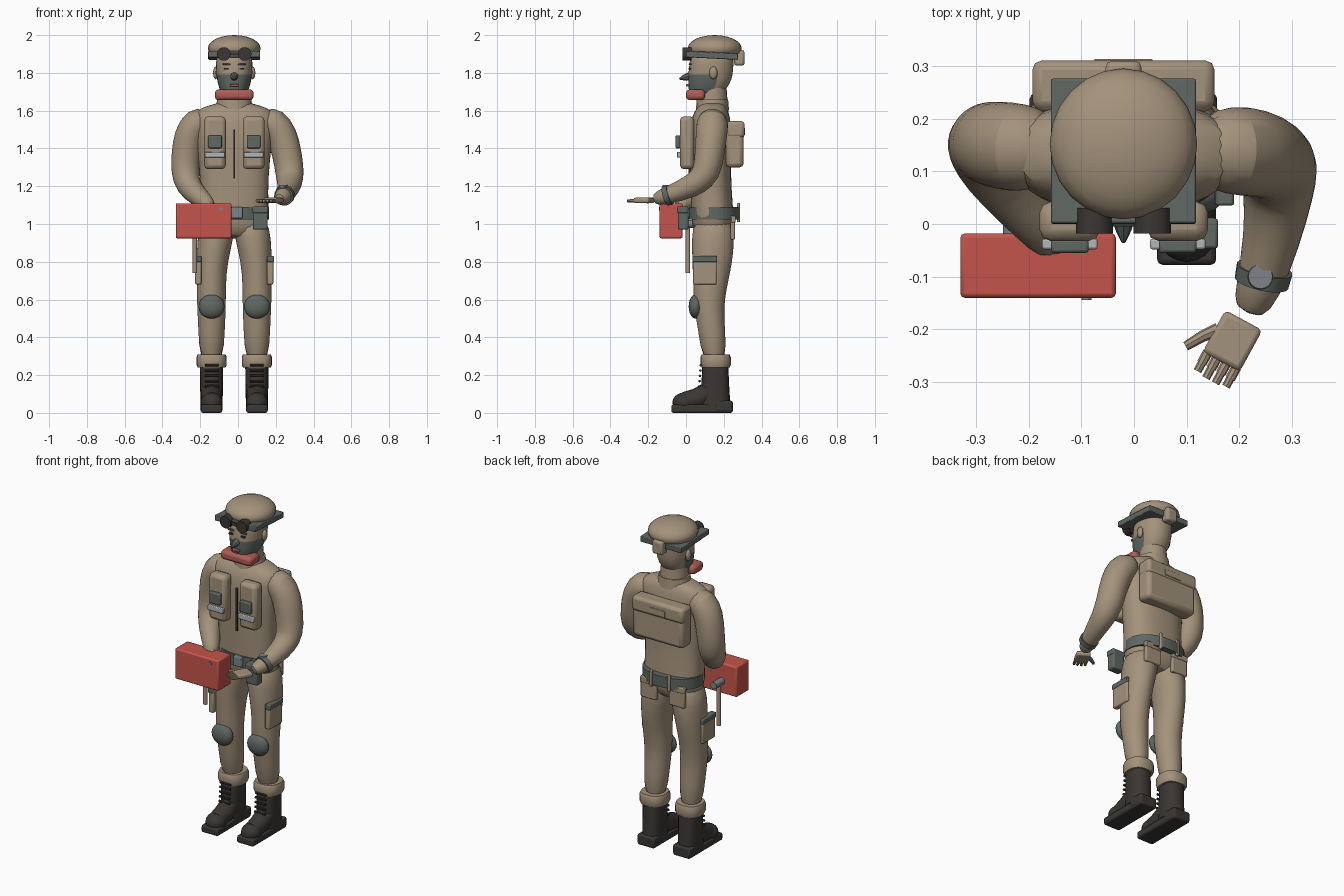
import bpy, bmesh
from math import pi, cos, sin, copysign
from mathutils import Vector, Matrix

if "Cube" in bpy.data.objects:
    bpy.data.objects.remove(bpy.data.objects["Cube"])

CX = -0.02  # body centre line


def mat(name, rgb):
    m = bpy.data.materials.new(name)
    m.use_nodes = True
    m.diffuse_color = (*rgb, 1)
    m.node_tree.nodes["Principled BSDF"].inputs["Base Color"].default_value = (*rgb, 1)
    return m


TAN = mat("tan cloth", (0.37, 0.29, 0.2))
SLATE = mat("slate grey", (0.115, 0.135, 0.12))
BLACK = mat("dark leather", (0.042, 0.037, 0.033))
RED = mat("red case", (0.56, 0.09, 0.07))
SCARF = mat("scarf red", (0.43, 0.11, 0.09))
SILVER = mat("silver tape", (0.45, 0.47, 0.47))
STEEL = mat("steel", (0.2, 0.23, 0.25))


def finish(bm, name, material, bevel=0, subdiv=0):
    bmesh.ops.recalc_face_normals(bm, faces=bm.faces)
    me = bpy.data.meshes.new(name)
    bm.to_mesh(me)
    bm.free()
    ob = bpy.data.objects.new(name, me)
    bpy.context.collection.objects.link(ob)
    me.materials.append(material)
    if bevel:
        mod = ob.modifiers.new("bevel", 'BEVEL')
        mod.width, mod.segments = bevel, 2
    if subdiv:
        ob.modifiers.new("subdivision", 'SUBSURF').levels = subdiv
        ob.modifiers["subdivision"].render_levels = subdiv
    bpy.ops.object.select_all(action='DESELECT')
    ob.select_set(True)
    bpy.context.view_layer.objects.active = ob
    bpy.ops.object.shade_smooth_by_angle(angle=0.7)
    return ob


def box(name, c, size, material, bevel=0, rot=None):
    bm = bmesh.new()
    bmesh.ops.create_cube(bm, size=1)
    m = Matrix.Translation(c) @ (rot or Matrix()) @ Matrix.Diagonal((*size, 1))
    bmesh.ops.transform(bm, matrix=m, verts=bm.verts)
    return finish(bm, name, material, bevel)


def ball(name, c, r, material, seg=20):
    bm = bmesh.new()
    bmesh.ops.create_uvsphere(bm, u_segments=seg, v_segments=seg // 2, radius=1)
    bmesh.ops.transform(bm, matrix=Matrix.Translation(c) @ Matrix.Diagonal((*r, 1)), verts=bm.verts)
    return finish(bm, name, material)


def skin_rings(rows, name, material, bevel=0, subdiv=0):
    bm = bmesh.new()
    rows = [[bm.verts.new(p) for p in row] for row in rows]
    n = len(rows[0])
    for a, b in zip(rows, rows[1:]):
        for i in range(n):
            bm.faces.new((a[i], a[(i + 1) % n], b[(i + 1) % n], b[i]))
    bm.faces.new(rows[0])
    bm.faces.new(rows[-1])
    return finish(bm, name, material, bevel, subdiv)


def loft(name, rings, material, power=2.0, n=20, bevel=0, subdiv=1):
    """Stack of level rounded outlines: (x, y, z, rx, ry)."""
    def f(v):
        return copysign(abs(v) ** (2 / power), v)
    ang = [2 * pi * i / n for i in range(n)]
    rows = [[(x + rx * f(cos(a)), y + ry * f(sin(a)), z) for a in ang] for x, y, z, rx, ry in rings]
    return skin_rings(rows, name, material, bevel, subdiv)


def tube(name, path, material, n=14, subdiv=0):
    """Round limb along a path of (x, y, z, radius)."""
    pts = [Vector(p[:3]) for p in path]
    rows, old, side = [], None, None
    for i, p in enumerate(pts):
        t = (pts[min(i + 1, len(pts) - 1)] - pts[max(i - 1, 0)]).normalized()
        side = old.rotation_difference(t) @ side if old else t.orthogonal().normalized()
        old, other = t, t.cross(side)
        r = path[i][3]
        rows.append([p + r * (side * cos(2 * pi * k / n) + other * sin(2 * pi * k / n)) for k in range(n)])
    return skin_rings(rows, name, material, 0, subdiv)


# Torso, neck and collar
loft("torso", [(CX, y, z, rx, ry) for y, z, rx, ry in (
    (.14, .92, .13, .09), (.142, 1.0, .188, .114), (.137, 1.1, .182, .112), (.13, 1.25, .182, .108),
    (.13, 1.42, .2, .113), (.13, 1.54, .22, .11), (.135, 1.6, .215, .09), (.14, 1.63, .13, .07),
    (.14, 1.645, .07, .05))], TAN, 2.4)
loft("neck", [(CX, .14, 1.58, .085, .085), (CX, .14, 1.72, .075, .075)], TAN, subdiv=0)
loft("collar", [(CX, .14, 1.6, .1, .088), (CX, .14, 1.66, .09, .083)], TAN, subdiv=0)
box("scarf", (CX, .05, 1.684), (.205, .1, .056), SCARF, .018)
box("zip", (CX, .018, 1.37), (.009, .012, .26), BLACK)

# Head with a dark lower face
head = loft("head", [(CX, y, z, rx, ry) for y, z, rx, ry in (
    (.1, 1.665, .05, .065), (.105, 1.69, .07, .09), (.122, 1.74, .088, .112), (.13, 1.79, .096, .12),
    (.135, 1.85, .098, .118), (.14, 1.93, .095, .115))], TAN, 2.2)
head.data.materials.append(SLATE)
for f in head.data.polygons:
    if f.center.z < 1.79 and f.center.y < .15:
        f.material_index = 1
tube("nose", [(CX, .03, 1.785, .024), (CX, -.01, 1.775, .016), (CX, -.035, 1.768, .004)], SLATE, 8)
box("lips", (CX, .01, 1.735), (.045, .018, .014), SCARF, .004)
for s, side in ((-1, "right"), (1, "left")):
    ball(side + "_ear", (CX + s * .098, .145, 1.8), (.014, .022, .034), TAN, 12)
    box(side + "_brow", (CX + s * .042, .022, 1.845), (.042, .015, .009), SLATE, .003)
    box(side + "_eye", (CX + s * .04, .02, 1.822), (.026, .012, .01), BLACK)
    tube(side + "_goggle", [(CX + s * .055, -.018, 1.9, .036), (CX + s * .055, .03, 1.9, .036)], BLACK, 20)
box("goggle_bridge", (CX, .005, 1.9), (.06, .02, .016), BLACK)

# Hat
ball("hat_dome", (CX, .152, 1.93), (.14, .143, .07), TAN, 24)
box("hat_brim", (CX, .138, 1.893), (.275, .275, .034), SLATE, .004, Matrix.Rotation(-.05, 4, 'X'))
box("hat_rear_pouch", (CX, .282, 1.88), (.068, .055, .082), TAN, .012)

# Belt, buckle, loops and belt pouch
loft("belt", [(CX, .15, z, .183, .136) for z in (1.025, 1.09)], SLATE, 2.1, 32, subdiv=0)
box("buckle", (-.005, .01, 1.06), (.058, .02, .06), STEEL, .005)
for x in (-.08, .04):
    box("belt_loop", (x, .278, 1.06), (.018, .016, .1), TAN, .004)
box("belt_pouch", (.118, -.015, 1.03), (.078, .055, .12), SLATE, .008)
box("belt_pouch_flap", (.118, -.018, 1.075), (.083, .058, .035), SLATE, .006)

# Chest pouches
for x in (-.122, .083):
    box("chest_pouch", (x, .005, 1.43), (.115, .075, .28), TAN, .022)
    box("pouch_patch", (x, -.042, 1.435), (.072, .026, .068), SLATE, .006)
    box("pouch_tape", (x, -.038, 1.367), (.105, .02, .03), SILVER, .004)

# Backpack
box("backpack", (CX, .258, 1.422), (.34, .095, .245), TAN, .022)
box("backpack_flap", (CX, .263, 1.5), (.346, .095, .09), TAN, .018)
box("backpack_tab", (CX, .309, 1.49), (.11, .009, .036), TAN, .002)

# Legs, boots, knee pads and trouser pockets
for s, side in ((-1, "right"), (1, "left")):
    x = CX + s * .12
    loft(side + "_leg", [(CX + s * o, y, z, rx, ry) for o, y, z, rx, ry in (
        (.085, .143, 1.04, .09, .105), (.1, .143, .92, .098, .114), (.117, .14, .8, .082, .108),
        (.122, .128, .67, .078, .09), (.12, .12, .56, .077, .08), (.12, .135, .45, .071, .072),
        (.12, .152, .26, .064, .066))], TAN)
    loft(side + "_cuff", [(x, .157, z, r, r) for z, r in ((.24, .074), (.255, .08), (.295, .08), (.31, .074))],
         TAN, 2.5, subdiv=0)
    ball(side + "_knee_pad", (x, .05, .563), (.069, .036, .064), SLATE)
    loft(side + "_boot_shaft", [(x, .155, z, rx, ry) for z, rx, ry in (
        (.04, .058, .08), (.12, .06, .075), (.26, .062, .068))], BLACK, 2.5, subdiv=0)
    tube(side + "_boot_instep", [(x, -.01, .06, .05), (x, .06, .075, .056), (x, .14, .12, .056)], BLACK, 16)
    ball(side + "_boot_toe", (x, -.012, .055), (.058, .06, .052), BLACK)
    box(side + "_boot_sole", (x, .085, .022), (.112, .325, .044), BLACK, .01)
    box(side + "_boot_heel", (x, .2, .035), (.116, .095, .06), BLACK, .01)
    for i in range(5):
        y, z = .078 - .002 * abs(i - 4), .14 + .028 * i
        tube(side + "_boot_lace", [(x - .036, y, z, .007), (x + .036, y, z, .007)], BLACK, 8)
    px = CX + s * .19
    box(side + "_thigh_pocket", (px, .1, .752), (.034, .125, .145), TAN, .008)
    box(side + "_thigh_flap", (px + s * .002, .1, .815), (.036, .13, .032), SLATE, .005)
    box(side + "_back_pocket", (CX + s * .095, .247, .98), (.105, .024, .125), TAN, .006)
    box(side + "_back_pocket_flap", (CX + s * .095, .25, 1.025), (.11, .026, .035), TAN, .005)

# Arms
tube("left_arm", [(.12, .14, 1.55, .07), (.19, .14, 1.54, .088), (.235, .135, 1.47, .085), (.26, .125, 1.37, .08),
                  (.275, .11, 1.27, .078), (.275, .06, 1.215, .068), (.262, -.03, 1.175, .055),
                  (.235, -.13, 1.14, .044), (.215, -.17, 1.13, .03)], TAN, 16, 1)
tube("right_arm", [(-.15, .14, 1.55, .07), (-.22, .145, 1.54, .088), (-.26, .15, 1.47, .084), (-.275, .155, 1.37, .08),
                   (-.28, .15, 1.27, .078), (-.265, .105, 1.2, .068), (-.215, .04, 1.15, .056),
                   (-.165, -.02, 1.11, .045), (-.15, -.04, 1.08, .035)], TAN, 16, 1)

# Wrist watch
tube("watch_strap", [(.248, -.085, 1.155, .054), (.242, -.112, 1.147, .052)], SLATE, 18)
tube("watch_dial", [(.24, -.1, 1.19, .025), (.24, -.1, 1.207, .023)], STEEL, 16)

# Open left hand, fingers along the local -y
turn = Matrix.Rotation(-.5, 4, 'Z')
palm = Vector((.187, -.222, 1.125))
box("left_palm", palm, (.08, .09, .028), TAN, .009, turn)
for i in range(4):
    o = -.031 + .0205 * i
    tip = .088 - .004 * abs(i - 1.5)
    for a, b, r in ((.04, .065, .0095), (.065, tip, .008)):
        ends = [palm + turn @ Vector((o, -d, -.002)) for d in (a, b)]
        tube("left_finger", [(*e, r) for e in ends], TAN, 8)
tube("left_thumb", [(.16, -.2, 1.122, .013), (.13, -.213, 1.122, .011), (.098, -.232, 1.122, .009)], TAN, 8)

# Carried case with the right hand
box("case", (-.182, -.079, 1.017), (.295, .122, .185), RED, .008)
tube("case_latch", [(-.09, -.144, 1.08, .01), (-.09, -.13, 1.08, .01)], STEEL, 12)
ball("right_hand", (-.15, -.04, 1.07), (.035, .03, .05), TAN, 14)

# Hammer on the right hip
tube("hammer_handle", [(-.228, .01, .74, .012), (-.228, .01, 1.0, .012)], TAN, 10)
tube("hammer_head", [(-.228, -.03, 1.0, .021), (-.228, .06, 1.0, .021)], STEEL, 14)
